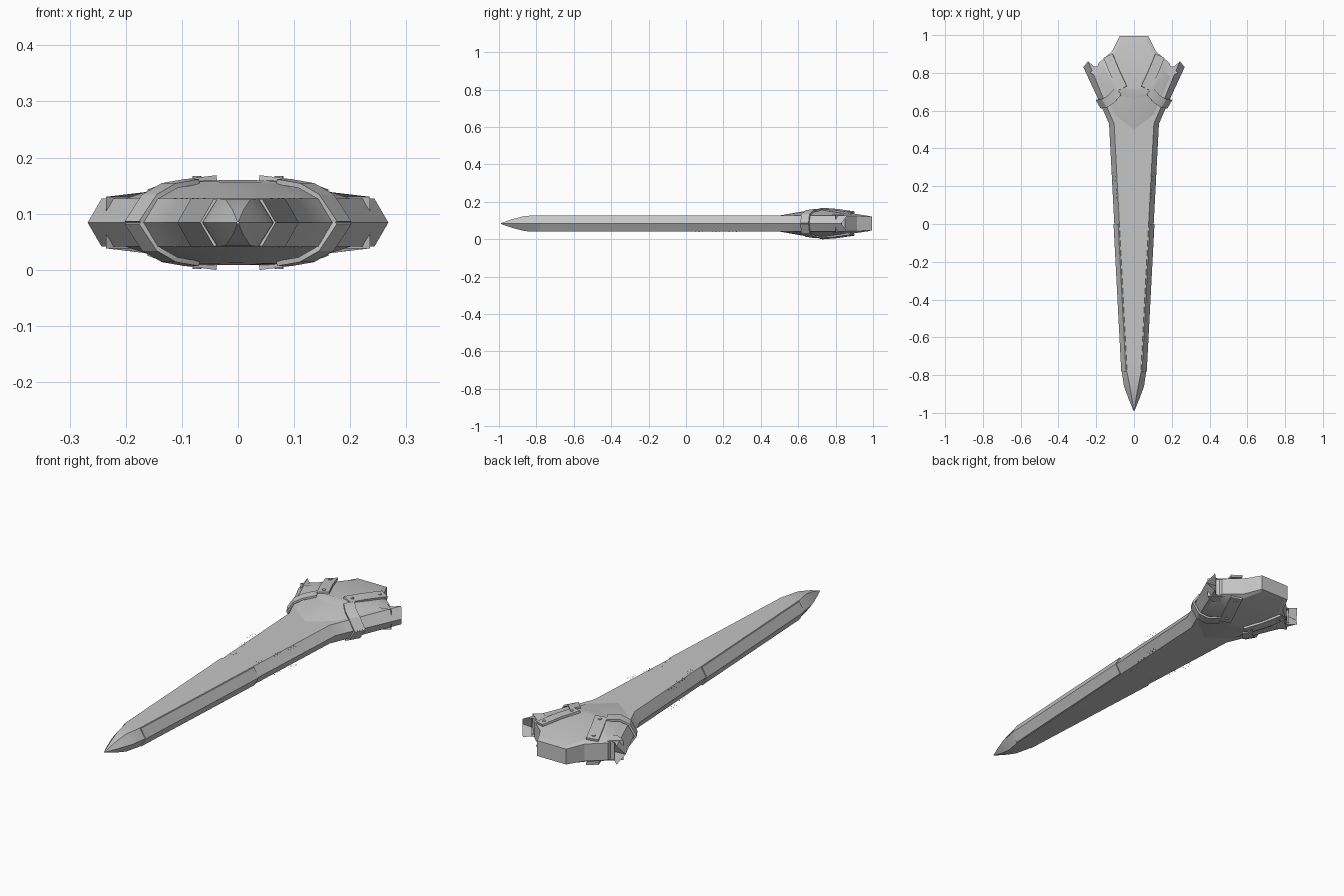
import bpy, math
from mathutils import Vector

if "Cube" in bpy.data.objects:
    bpy.data.objects.remove(bpy.data.objects["Cube"])

MID = 0.084          # height of the symmetry plane
grey = bpy.data.materials.new("hull_grey")
grey.diffuse_color = (0.56, 0.56, 0.56, 1)
grey.use_nodes = True
grey.node_tree.nodes["Principled BSDF"].inputs["Base Color"].default_value = grey.diffuse_color


def make(name, verts, faces, angle=25):
    """Quarter mesh (x >= 0, z >= 0 about MID) mirrored left-right and top-bottom."""
    me = bpy.data.meshes.new(name)
    me.from_pydata([tuple(v) for v in verts], [], faces)
    me.materials.append(grey)
    ob = bpy.data.objects.new(name, me)
    bpy.context.collection.objects.link(ob)
    ob.location.z = MID
    bpy.context.view_layer.objects.active = ob
    ob.select_set(True)
    bpy.ops.object.mode_set(mode='EDIT')
    bpy.ops.mesh.select_all(action='SELECT')
    bpy.ops.mesh.normals_make_consistent(inside=False)
    bpy.ops.object.mode_set(mode='OBJECT')
    # open quarters: make sure the upper faces look up
    me = ob.data
    if sum(p.normal.z * p.area for p in me.polygons if p.center.z > 0.02) < -1e-4:
        me.flip_normals()
    m = ob.modifiers.new("mirror", 'MIRROR')
    m.use_axis = (True, False, True)
    m.merge_threshold = 0.0005
    bpy.ops.object.modifier_apply(modifier=m.name)
    bpy.ops.object.shade_smooth_by_angle(angle=math.radians(angle))
    ob.select_set(False)
    return ob


def loft(rows):
    n = len(rows[0])
    verts = [p for r in rows for p in r]
    faces = [(i*n+j, i*n+j+1, (i+1)*n+j+1, (i+1)*n+j)
             for i in range(len(rows)-1) for j in range(n-1)]
    return verts, faces


def ribbon(name, path, side, thick):
    """Flat strip following a path, closed on all sides."""
    pts = [Vector(p) for p in path]
    s = Vector(side)
    verts, faces = [], []
    for i, p in enumerate(pts):
        t = pts[min(i+1, len(pts)-1)] - pts[max(i-1, 0)]
        n = t.cross(s).normalized() * thick / 2
        if n.z < 0:
            n = -n
        verts += [p-s-n, p+s-n, p+s+n, p-s+n]
    for i in range(len(pts)-1):
        a = i*4
        faces += [(a+k, a+(k+1) % 4, a+4+(k+1) % 4, a+4+k) for k in range(4)]
    e = len(verts)-4
    faces += [(3, 2, 1, 0), (e, e+1, e+2, e+3)]
    return make(name, verts, faces)


# Blade hull: y, edge half width, flat half width, half height
stations = [(-0.99, 0.002, 0.001, 0.002), (-0.93, 0.027, 0.010, 0.023),
            (-0.86, 0.053, 0.022, 0.041), (-0.79, 0.063, 0.036, 0.043),
            (0.53, 0.132, 0.105, 0.043), (0.60, 0.162, 0.135, 0.043)]
rows = [[(e, y, 0), (f, y, h), (f*0.85, y, h), (0, y, h)] for y, e, f, h in stations]
# flared wing end with a pointed rear corner
rows.append([(0.268, 0.83, 0), (0.243, 0.862, 0.043), (0.215, 0.835, 0.043), (0, 0.835, 0.043)])
v, f = loft(rows)
k = len(v) - 4
v.append((0.215, 0.835, 0))
f.append((k, k+1, k+2, len(v)-1))
make("blade_hull", v, f)

# Thin armour strips along the forward edges
rows = []
for y, e, fl in ((-0.78, 0.0635, 0.037), (0.0, 0.1045, 0.078)):
    rows.append([(e+0.004, y, 0), (fl+0.006, y, 0.0425), (fl+0.001, y, 0.041), (e-0.01, y, 0)])
v, f = loft(rows)
f += [(0, 1, 2, 3), (4, 5, 6, 7)]
make("edge_armour", v, f)

# Raised stern deck, with walls around the stern
base = [(0, 0.50, 0.043), (0.105, 0.58, 0.043), (0.20, 0.80, 0.043), (0.19, 0.85, 0.04),
        (0.115, 0.915, 0.04), (0.075, 0.995, 0.036), (0, 0.995, 0.036)]
top = [(0, 0.655, 0.070), (0.10, 0.705, 0.071), (0.155, 0.81, 0.058), (0.16, 0.845, 0.054),
       (0.105, 0.895, 0.053), (0.068, 0.975, 0.041), (0, 0.975, 0.041)]
ridge = [(0, 0.72, 0.074), (0.09, 0.72, 0.073)]
v, f = loft([base, top])
v += ridge
f += [(7, 8, 15, 14), (8, 9, 10, 11, 15), (15, 11, 12, 13, 14)]
n = len(v)
v += [(x, y, 0) for x, y, z in base[2:]]
f += [(2+i, 3+i, n+1+i, n+i) for i in range(4)]
make("stern_deck", v, f, 20)

# Forward chevron step on the deck
v = [(0, 0.60, 0.055), (0.075, 0.66, 0.062), (0.105, 0.70, 0.071), (0.095, 0.725, 0.0745),
     (0, 0.715, 0.076), (0, 0.665, 0.072), (0.07, 0.695, 0.073)]
make("deck_chevron", v, [(0, 1, 6, 5), (1, 2, 6), (6, 2, 3, 4, 5)], 15)

# Rear straps slanting over the deck
ribbon("deck_strap", [(0.062, 0.718, 0.0765), (0.10, 0.80, 0.070), (0.137, 0.89, 0.057)],
       (0.024, -0.011, -0.003), 0.010)

# Clamps wrapping from the deck around the hull edge
ribbon("edge_clamp", [(0.082, 0.705, 0.073), (0.122, 0.66, 0.066),
                      (0.155, 0.64, 0.047), (0.186, 0.635, 0.0)],
       (0.013, 0.022, 0), 0.009)

# Small wedge on each wing end
v = [(0.175, 0.85, 0.0), (0.235, 0.80, 0.0), (0.235, 0.80, 0.046), (0.175, 0.85, 0.046),
     (0.19, 0.78, 0.05), (0.16, 0.81, 0.055)]
make("wing_root_block", v, [(0, 1, 2, 3), (2, 4, 5, 3)], 20)


# Small studs: strap bolts and deck fittings
def studs(name, places, r, height, sides):
    verts, faces = [], []
    for x, y, z in places:
        b = len(verts)
        for h in (0, height):
            verts += [(x+r*math.cos(2*math.pi*i/sides), y+r*math.sin(2*math.pi*i/sides), z+h)
                      for i in range(sides)]
        faces += [(b+i, b+(i+1) % sides, b+sides+(i+1) % sides, b+sides+i) for i in range(sides)]
        faces.append(tuple(range(b+sides, b+2*sides)))
    make(name, verts, faces)


studs("strap_bolts", [(0.073, 0.742, 0.079), (0.128, 0.868, 0.064)], 0.008, 0.004, 8)
studs("deck_fittings", [(0.068+0.02*g+dx, 0.05+0.09*g+dy, 0.042)
                        for g in range(3) for dx in (-0.008, 0.004) for dy in (0, 0.02, 0.04)],
      0.002, 0.002, 4)
